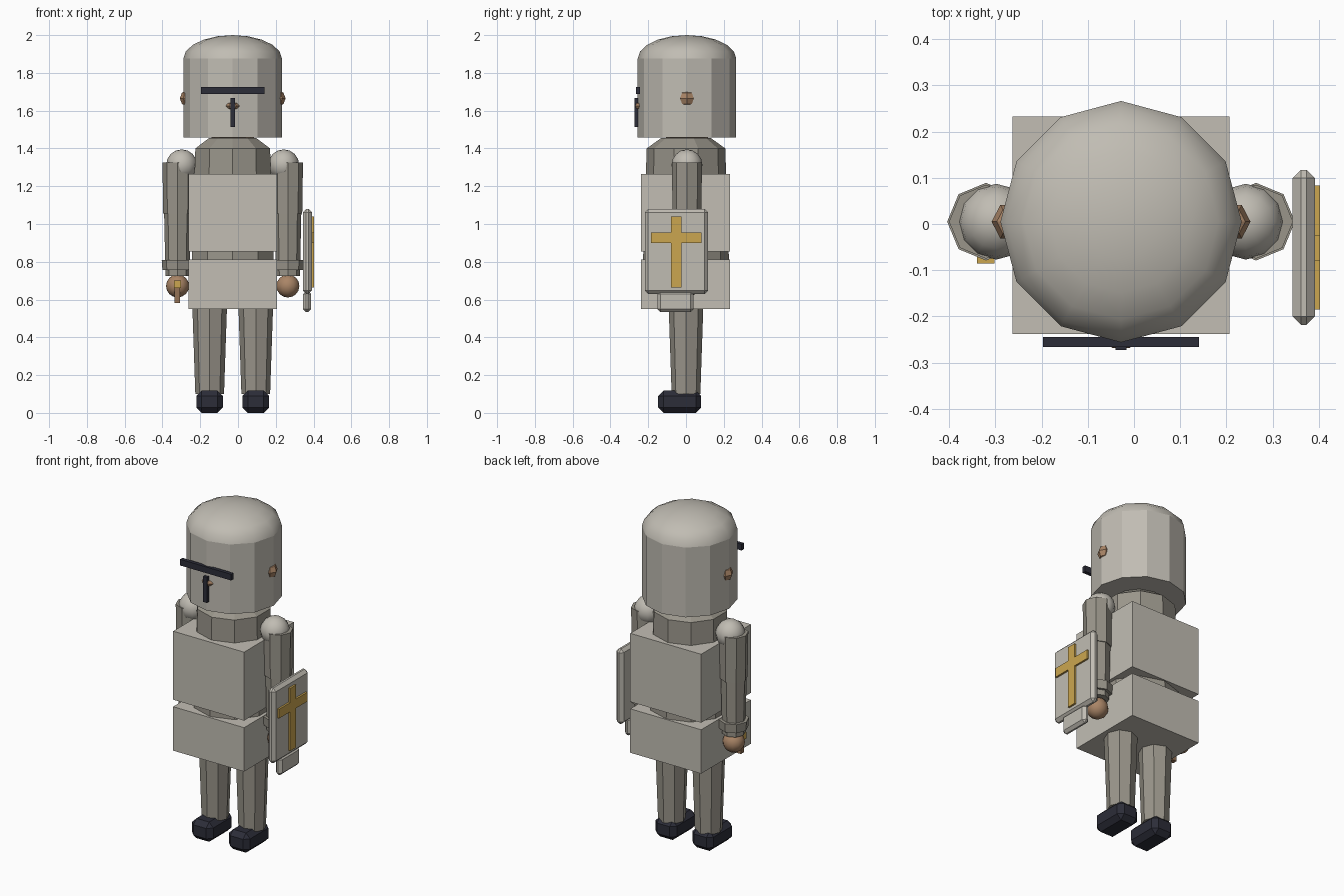
import bpy, bmesh, math
from mathutils import Matrix, Vector

if "Cube" in bpy.data.objects:
    bpy.data.objects.remove(bpy.data.objects["Cube"])

CX, CY = -0.028, 0.005      # body axis


def material(name, rgb):
    m = bpy.data.materials.new(name)
    m.diffuse_color = (*rgb, 1)
    m.use_nodes = True
    m.node_tree.nodes["Principled BSDF"].inputs["Base Color"].default_value = m.diffuse_color
    return m


STEEL = material("pale steel", (0.53, 0.505, 0.45))
CLOTH = material("pale cloth", (0.54, 0.515, 0.455))
MAIL = material("grey mail", (0.32, 0.30, 0.255))
DARK = material("blue black", (0.025, 0.026, 0.04))
SKIN = material("tan skin", (0.40, 0.235, 0.135))
WOOD = material("brown grip", (0.30, 0.17, 0.09))
GOLD = material("gold", (0.60, 0.38, 0.08))


def finish(name, bm, mat, smooth=False):
    bmesh.ops.recalc_face_normals(bm, faces=bm.faces)
    for f in bm.faces:
        f.smooth = smooth
    me = bpy.data.meshes.new(name)
    bm.to_mesh(me)
    bm.free()
    me.materials.append(mat)
    ob = bpy.data.objects.new(name, me)
    bpy.context.collection.objects.link(ob)
    return ob


def box(name, lo, hi, mat, bevel=0):
    """Box from its low corner to its high corner."""
    lo, hi = Vector(lo), Vector(hi)
    bm = bmesh.new()
    bmesh.ops.create_cube(bm, size=1)
    bmesh.ops.scale(bm, vec=hi - lo, verts=bm.verts)
    bmesh.ops.translate(bm, vec=(lo + hi) / 2, verts=bm.verts)
    if bevel:
        bmesh.ops.bevel(bm, geom=bm.edges[:], offset=bevel, segments=1,
                        affect='EDGES', profile=0.5)
    return finish(name, bm, mat)


def lathe(name, x, y, profile, sides, mat):
    """Stack of n-sided rings given as (radius, z), capped at both ends."""
    bm = bmesh.new()
    rings = []
    for r, z in profile:
        rings.append([bm.verts.new((x + r * math.sin(math.tau * i / sides),
                                    y + r * math.cos(math.tau * i / sides), z))
                      for i in range(sides)])
    for a, b in zip(rings, rings[1:]):
        for i in range(sides):
            j = (i + 1) % sides
            bm.faces.new((a[i], a[j], b[j], b[i]))
    bm.faces.new(rings[0])
    bm.faces.new(rings[-1])
    return finish(name, bm, mat)


def ball(name, c, radii, mat, seg=12, rings=8, smooth=True, dome=False):
    bm = bmesh.new()
    bmesh.ops.create_uvsphere(bm, u_segments=seg, v_segments=rings, radius=1)
    bmesh.ops.rotate(bm, matrix=Matrix.Rotation(math.pi / 2, 3, 'Z'), verts=bm.verts)
    if dome:   # keep the upper half only
        bmesh.ops.delete(bm, geom=[v for v in bm.verts if v.co.z < -0.01], context='VERTS')
    bmesh.ops.scale(bm, vec=radii, verts=bm.verts)
    bmesh.ops.translate(bm, vec=c, verts=bm.verts)
    return finish(name, bm, mat, smooth)


# Head and helmet
ball("head", (CX, CY, 1.665), (0.24, 0.24, 0.24), SKIN)
lathe("helmet", CX, CY, [(0.261, 1.458), (0.261, 1.875)], 12, STEEL)
ball("helmet_dome", (CX, CY, 1.875), (0.261, 0.261, 0.125), STEEL, 12, 10, dome=True)
ball("nose", (CX, -0.247, 1.625), (0.037, 0.025, 0.02), SKIN, 6, 4, False)
box("visor_slit", (-0.197, -0.266, 1.687), (0.141, -0.244, 1.724), DARK)
box("visor_nasal", (CX - 0.012, -0.272, 1.513), (CX + 0.012, -0.253, 1.666), DARK)

# Body and tabard
lathe("mail_torso", CX, 0, [(0.228, 0.79), (0.208, 1.40), (0.13, 1.456)], 10, MAIL)
box("tabard_chest", (-0.263, -0.238, 0.855), (0.207, 0.232, 1.265), CLOTH)
box("tabard_skirt", (-0.263, -0.238, 0.55), (0.207, 0.232, 0.813), CLOTH)

# Paired parts
for side, s in (("left", 1), ("right", -1)):
    ax, lx = CX + s * 0.292, CX + s * 0.122
    ball(side + "_ear", (CX + s * 0.242, CY, 1.665), (0.038, 0.042, 0.042), SKIN, 6, 4, False)
    ball(side + "_shoulder", (CX + s * 0.27, CY, 1.313), (0.082, 0.082, 0.082), STEEL)
    lathe(side + "_upper_arm", ax, CY, [(0.076, 1.055), (0.08, 1.325)], 8, MAIL)
    lathe(side + "_forearm", ax, CY, [(0.064, 0.725), (0.071, 1.055)], 8, MAIL)
    lathe(side + "_cuff", ax, CY, [(0.08, 0.757), (0.084, 0.81)], 8, MAIL)
    ball(side + "_hand", (ax, CY, 0.672), (0.061, 0.061, 0.061), SKIN)
    lathe(side + "_leg", lx, 0, [(0.076, 0.10), (0.093, 0.60)], 8, MAIL)
    box(side + "_boot", (lx - 0.07, -0.147, 0), (lx + 0.07, 0.08, 0.118), DARK, 0.028)

# Sword hilt in the right hand
box("hilt_grip", (-0.335, -0.068, 0.583), (-0.307, -0.04, 0.665), WOOD)
box("hilt_guard", (-0.34, -0.085, 0.66), (-0.302, -0.04, 0.70), GOLD)

# Shield with cross
box("shield", (0.343, -0.218, 0.63), (0.391, 0.117, 1.08), STEEL, 0.018)
box("shield_tip", (0.345, -0.15, 0.533), (0.387, 0.04, 0.645), STEEL, 0.016)
box("cross_upright", (0.385, -0.08, 0.665), (0.402, -0.024, 1.04), GOLD)
box("cross_bar", (0.385, -0.185, 0.90), (0.402, 0.083, 0.955), GOLD)
